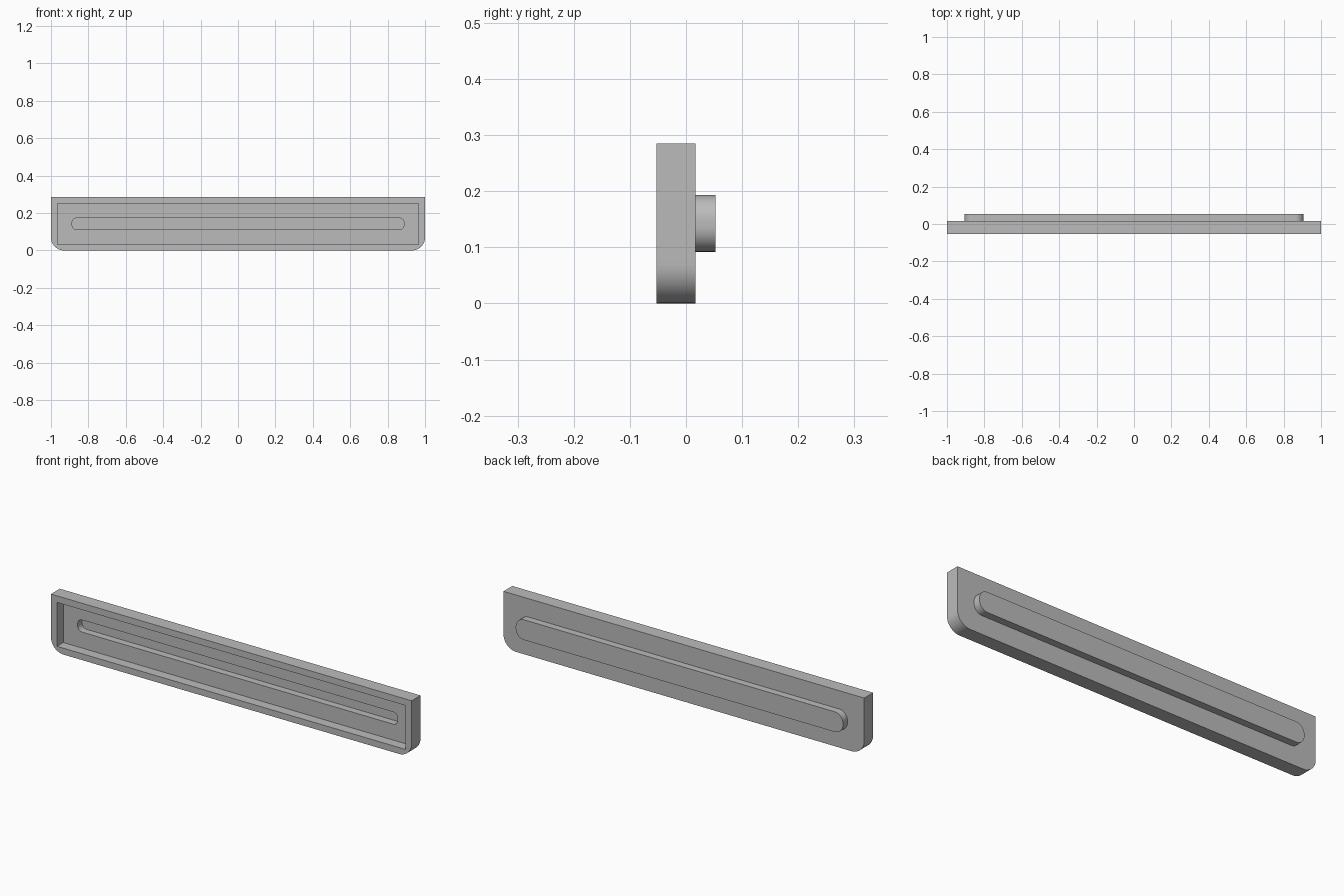
import bpy, bmesh, math

cube = bpy.data.objects.get("Cube")
if cube:
    bpy.data.objects.remove(cube)

FRONT, FLOOR, BACK, SLOT_FLOOR, BOSS_BACK = -0.053, -0.003, 0.017, 0.033, 0.053

grey = bpy.data.materials.new("plain grey")
grey.use_nodes = True
colour = (0.5, 0.5, 0.5, 1)
grey.diffuse_color = colour
grey.node_tree.nodes["Principled BSDF"].inputs["Base Color"].default_value = colour

bm = bmesh.new()


def outline(half, low, high, bottom_r, top_r, steps=12):
    """Rectangle in x and z with rounded bottom and top corners."""
    points = []
    corners = ((1, 1, top_r), (-1, 1, top_r), (-1, -1, bottom_r), (1, -1, bottom_r))
    for i, (sx, sz, r) in enumerate(corners):
        cx = sx * (half - r)
        cz = high - r if sz > 0 else low + r
        count = steps if r else 0
        for k in range(count + 1):
            a = math.pi / 2 * (i + (k / count if count else 0))
            points.append((cx + r * math.cos(a), cz + r * math.sin(a)))
    return points


def tube(points, y0, y1):
    """Side walls between two depths; returns the two edge loops."""
    a = [bm.verts.new((x, y0, z)) for x, z in points]
    b = [bm.verts.new((x, y1, z)) for x, z in points]
    for i in range(len(a)):
        j = (i + 1) % len(a)
        bm.faces.new((a[i], a[j], b[j], b[i]))
    return [[bm.edges.get((v[i - 1], v[i])) for i in range(len(v))] for v in (a, b)]


def fill(*loops):
    """Flat cap, or a flat ring when given an outer and an inner loop."""
    bmesh.ops.triangle_fill(bm, use_beauty=True, edges=[e for loop in loops for e in loop])


# Walls of the tray, its recess, the rear rail and the slot inside the rail
tray_front, tray_back = tube(outline(1, 0, 0.285, 0.07, 0), FRONT, BACK)
recess_front, recess_floor = tube(outline(0.966, 0.032, 0.252, 0, 0), FRONT, FLOOR)
rail_root, rail_back = tube(outline(0.907, 0.092, 0.193, 0.045, 0.045), BACK, BOSS_BACK)
slot_front, slot_floor = tube(outline(0.887, 0.112, 0.173, 0.025, 0.025), FLOOR, SLOT_FLOOR)

# Flat faces joining them
fill(tray_front, recess_front)
fill(recess_floor, slot_front)
fill(slot_floor)
fill(tray_back, rail_root)
fill(rail_back)

bmesh.ops.recalc_face_normals(bm, faces=bm.faces)
mesh = bpy.data.meshes.new("tray_panel")
bm.to_mesh(mesh)
bm.free()
mesh.materials.append(grey)
panel = bpy.data.objects.new("tray_panel", mesh)
bpy.context.collection.objects.link(panel)
bpy.context.view_layer.objects.active = panel
panel.select_set(True)
bpy.ops.object.shade_smooth_by_angle(angle=math.radians(30))
